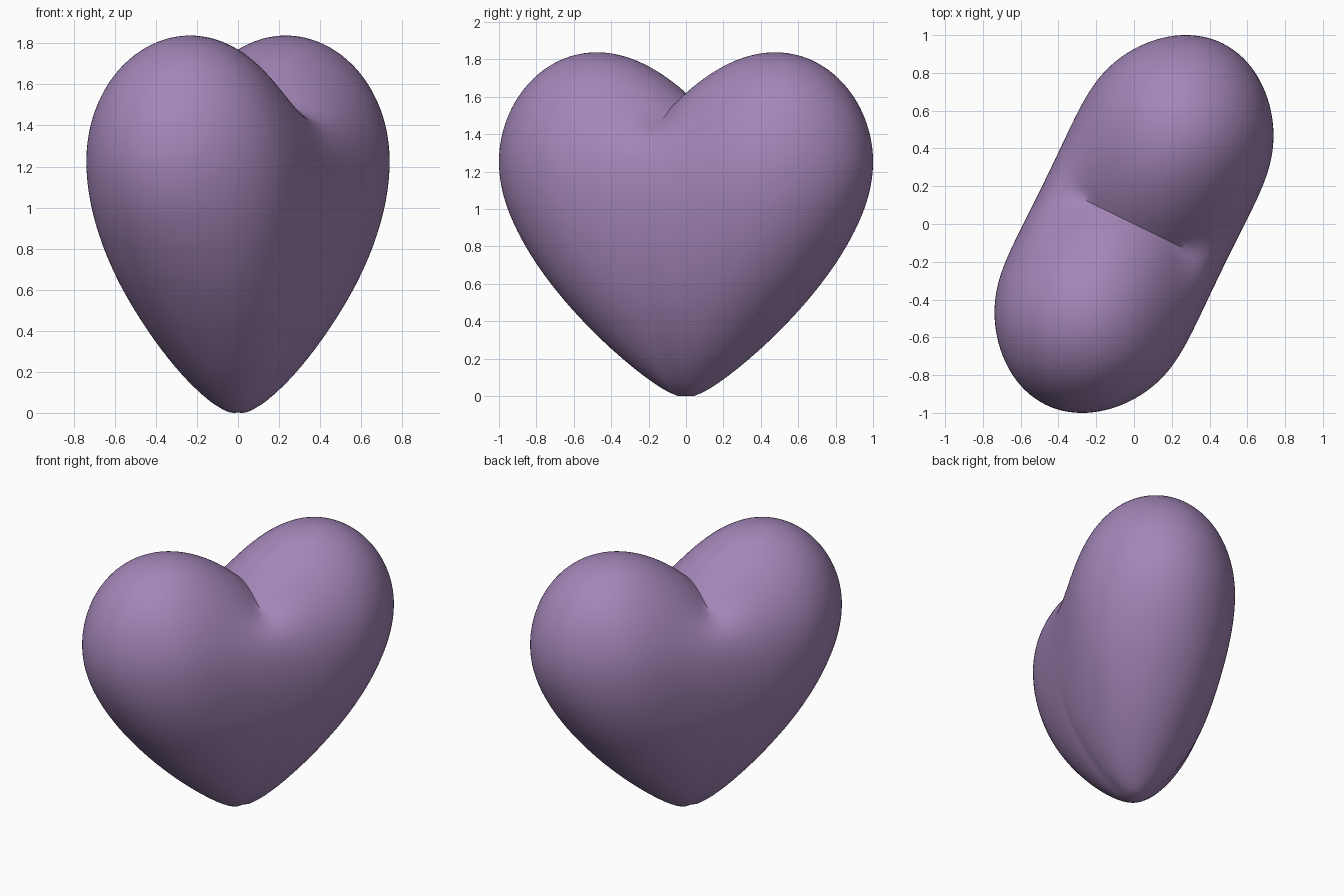
import bpy, bmesh, math
from mathutils import Matrix

if "Cube" in bpy.data.objects:
    bpy.data.objects.remove(bpy.data.objects["Cube"])

WIDTH, DEPTH, RISE = 1.065, 0.525, 0.795   # half sizes before the lobes are lifted


def smoothstep(t):
    t = min(max(t, 0.0), 1.0)
    return t * t * (3 - 2 * t)


def heart_point(p):
    """Turn a point of the unit sphere into a point of the heart."""
    a, b, c = abs(p.x), abs(p.y), p.z
    low = max(-c, 0.0)
    # sharp cleft on top that fades out over the broad faces, rounded tip below
    tip = 0.06 * smoothstep(low * 1.5)
    cleft = 0.35 * max((b - 0.4) / 0.6, 0) ** 2
    keel = 0.36 * b
    t = smoothstep(c * 1.2 + 0.5)
    fade = keel + (cleft - keel) * t
    s = math.sqrt(a * a + tip * tip + fade * fade) - tip
    lift = 0.957 * s - 0.502 * s * s - 0.35 * a * (1 - a) * low
    # plump lobes
    k = 2.2 * a * a
    plump = 1 + 0.27 * k / (1 + k ** 3) ** (1 / 3)
    return (WIDTH * p.x, DEPTH * p.y * plump, RISE * (1 + c) + lift)


# heart body: sphere with its poles on the broad faces, so a loop follows the cleft
bm = bmesh.new()
bmesh.ops.create_uvsphere(bm, u_segments=160, v_segments=96, radius=1)
bmesh.ops.rotate(bm, verts=bm.verts, matrix=Matrix.Rotation(math.radians(90), 3, 'X'))
for v in bm.verts:
    v.co = heart_point(v.co)

# turn the heart about the vertical and stand it on the ground
bmesh.ops.rotate(bm, verts=bm.verts, matrix=Matrix.Rotation(math.radians(64), 3, 'Z'))
ground = min(v.co.z for v in bm.verts)
bmesh.ops.translate(bm, verts=bm.verts, vec=(0, 0, -ground))
bmesh.ops.recalc_face_normals(bm, faces=bm.faces)

mesh = bpy.data.meshes.new("heart")
bm.to_mesh(mesh)
bm.free()
heart = bpy.data.objects.new("heart", mesh)
bpy.context.collection.objects.link(heart)

# smooth shading with the cleft kept crisp
bpy.context.view_layer.objects.active = heart
heart.select_set(True)
bpy.ops.object.shade_smooth_by_angle(angle=math.radians(40))

# purple
mat = bpy.data.materials.new("purple")
mat.diffuse_color = (0.37, 0.24, 0.48, 1)
mat.use_nodes = True
mat.node_tree.nodes["Principled BSDF"].inputs["Base Color"].default_value = mat.diffuse_color
mesh.materials.append(mat)
